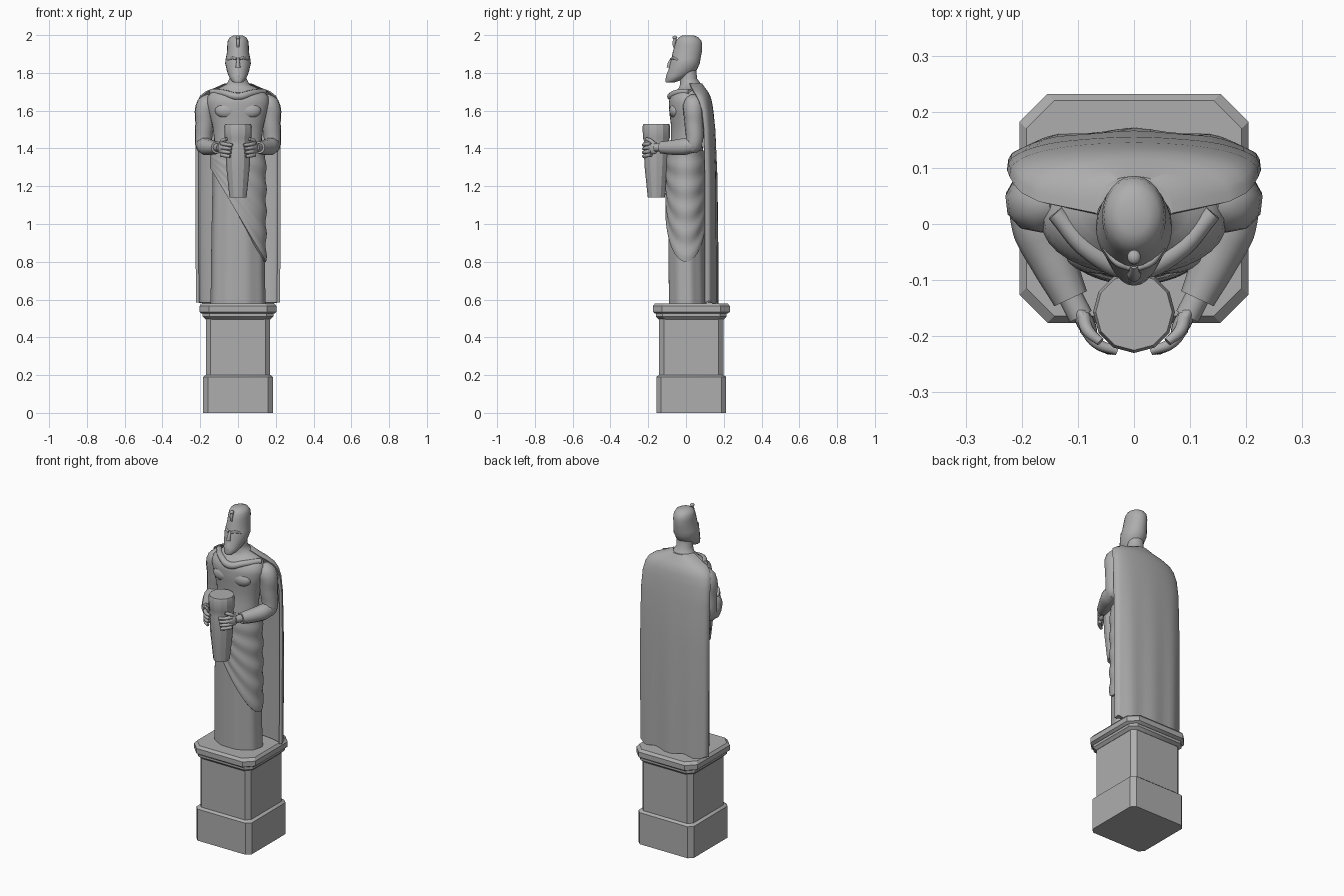
import bpy, bmesh
from math import sin, cos, pi, radians
from mathutils import Vector

if "Cube" in bpy.data.objects:
    bpy.data.objects.remove(bpy.data.objects["Cube"])

stone = bpy.data.materials.new("grey stone")
stone.use_nodes = True
GREY = (0.42, 0.42, 0.42, 1)
stone.diffuse_color = GREY
stone.node_tree.nodes["Principled BSDF"].inputs["Base Color"].default_value = GREY


def finish(obj, angle=40):
    obj.data.materials.clear()
    obj.data.materials.append(stone)
    bpy.ops.object.select_all(action='DESELECT')
    obj.select_set(True)
    bpy.context.view_layer.objects.active = obj
    bpy.ops.object.shade_smooth_by_angle(angle=radians(angle))
    return obj


def skin(name, rings, closed=True, caps=True, angle=40):
    """Bridge equal-length rings of points into a surface."""
    bm = bmesh.new()
    rows = [[bm.verts.new(p) for p in ring] for ring in rings]
    n = len(rows[0])
    for a, b in zip(rows, rows[1:]):
        for i in range(n if closed else n - 1):
            j = (i + 1) % n
            bm.faces.new((a[i], a[j], b[j], b[i]))
    if caps:
        bm.faces.new(rows[0][::-1])
        bm.faces.new(rows[-1])
    bmesh.ops.recalc_face_normals(bm, faces=bm.faces)
    me = bpy.data.meshes.new(name)
    bm.to_mesh(me)
    bm.free()
    obj = bpy.data.objects.new(name, me)
    bpy.context.collection.objects.link(obj)
    return finish(obj, angle)


def oval(z, cy, rx, ry, n=32, pleat=0, count=9):
    pts = []
    for i in range(n):
        t = 2 * pi * i / n
        k = 1 + pleat * sin(count * t)
        pts.append((rx * k * cos(t), cy + ry * k * sin(t), z))
    return pts


def tube(name, knots, sides=3):
    """Smooth limb through (x, y, z, radius) knots."""
    cu = bpy.data.curves.new(name, 'CURVE')
    cu.dimensions = '3D'
    cu.bevel_depth = 1
    cu.bevel_resolution = sides
    cu.resolution_u = 5
    cu.use_fill_caps = True
    sp = cu.splines.new('BEZIER')
    sp.bezier_points.add(len(knots) - 1)
    for p, (x, y, z, r) in zip(sp.bezier_points, knots):
        p.co, p.radius = (x, y, z), r
        p.handle_left_type = p.handle_right_type = 'AUTO'
    obj = bpy.data.objects.new(name, cu)
    bpy.context.collection.objects.link(obj)
    bpy.ops.object.select_all(action='DESELECT')
    obj.select_set(True)
    bpy.context.view_layer.objects.active = obj
    bpy.ops.object.convert(target='MESH')
    return finish(bpy.context.object, 50)


def ball(name, loc, scale, turn=0):
    bpy.ops.mesh.primitive_uv_sphere_add(segments=16, ring_count=10, location=loc,
                                         rotation=(0, 0, turn))
    obj = bpy.context.object
    obj.name, obj.scale = name, scale
    return finish(obj, 60)


# Pedestal: stacked blocks with cut corners
def block(name, half, cut, levels):
    rings = []
    for z, inset in levels:
        h, c = half - inset, cut
        corners = [(h, -h + c), (h, h - c), (h - c, h), (-h + c, h),
                   (-h, h - c), (-h, -h + c), (-h + c, -h), (h - c, -h)]
        rings.append([(x, y + 0.028, z) for x, y in corners])
    skin(name, rings, angle=30)


block("pedestal_base", 0.185, 0.025, [(0, 0), (0.19, 0), (0.2, 0.012)])
block("pedestal_shaft", 0.17, 0.025, [(0.19, 0), (0.51, 0)])
block("pedestal_moulding", 0.187, 0.035, [(0.495, 0.015), (0.51, 0), (0.535, 0)])
block("pedestal_cap", 0.204, 0.05, [(0.525, 0.012), (0.535, 0), (0.565, 0), (0.58, 0.012)])

# Long robe with shallow pleats
skin("robe", [oval(*r, n=64, pleat=0.018) for r in (
    (0.575, 0.008, 0.145, 0.1), (0.7, 0.006, 0.142, 0.099), (0.9, 0.003, 0.14, 0.098),
    (1.15, 0, 0.135, 0.098), (1.3, 0, 0.133, 0.096), (1.4, 0, 0.128, 0.088))])

# Diagonal wrap: hem is low on the left hip and high on the right
rings = []
ROWS, N = 28, 64
for k in range(ROWS + 1):
    f, ring = k / ROWS, []
    for i in range(N):
        t = 2 * pi * i / N
        hem = 0.8 + 0.5 * (1 - cos(t)) / 2
        z = hem + (1.39 - hem) * f
        d = 0.008 + 0.004 * sin(f * 10 * pi) * (1 + cos(t)) / 2 - 0.012 * max(0, f - 0.7)
        ring.append(((0.141 + d) * cos(t), (0.099 + d) * sin(t), z))
    rings.append(ring)
inner = [(x * 0.88, y * 0.88, z) for x, y, z in rings[0]]
skin("hip_wrap", [inner] + rings, caps=False)

# Torso, shoulders and neck
skin("torso", [oval(*r) for r in (
    (1.36, 0, 0.13, 0.092), (1.45, 0.003, 0.126, 0.083), (1.52, 0.005, 0.135, 0.084),
    (1.58, 0.003, 0.15, 0.09), (1.64, 0.003, 0.165, 0.094), (1.675, 0.007, 0.16, 0.092),
    (1.7, 0.018, 0.14, 0.08), (1.72, 0.028, 0.1, 0.066), (1.74, 0.025, 0.06, 0.056),
    (1.77, 0.012, 0.045, 0.046), (1.82, 0.01, 0.045, 0.045))], angle=60)
for side, s in (("left", 1), ("right", -1)):
    ball(side + "_chest", (s * 0.06, -0.055, 1.6), (0.062, 0.034, 0.042))
tube("collar_fold", [(-0.14, 0.02, 1.7, 0.016), (-0.075, -0.05, 1.693, 0.018),
                     (0, -0.08, 1.675, 0.02), (0.075, -0.05, 1.693, 0.018),
                     (0.14, 0.02, 1.7, 0.016)])

# Cloak: curved shell hung from the shoulders
rings = []
M = 24
for z, w, front, back in (
        (0.585, 0.222, 0.1, 0.168), (0.9, 0.225, 0.1, 0.168), (1.25, 0.226, 0.1, 0.165),
        (1.5, 0.226, 0.095, 0.155), (1.6, 0.222, 0.085, 0.145), (1.65, 0.214, 0.07, 0.137),
        (1.68, 0.2, 0.055, 0.128), (1.703, 0.17, 0.04, 0.115), (1.722, 0.12, 0.03, 0.1),
        (1.745, 0.07, 0.02, 0.085)):
    ring = []
    for i in range(M + 1):
        t = pi * i / M
        wave = 0.004 * sin(9 * t) * max(0, 1.6 - z)
        ring.append((w * cos(t), front + (back - front) * sin(t) ** 0.75 + wave,
                     z + (0.008 * sin(7 * t) if z < 0.6 else 0)))
    for i in range(M + 1):
        t = pi - pi * i / M
        ring.append((w * 0.93 * cos(t), front + (back - front) * 0.6 * sin(t) - 0.003, z))
    rings.append(ring)
skin("cloak", rings, angle=45)

# Head with tall cap and pointed beard
skin("head", [oval(*r, n=24) for r in (
    (1.748, -0.086, 0.022, 0.02), (1.76, -0.07, 0.036, 0.04), (1.785, -0.042, 0.05, 0.062),
    (1.815, -0.018, 0.06, 0.075), (1.85, -0.006, 0.068, 0.079), (1.875, 0, 0.065, 0.077),
    (1.91, 0.007, 0.058, 0.077), (1.945, 0.013, 0.057, 0.073), (1.97, 0.015, 0.054, 0.067),
    (1.988, 0.014, 0.045, 0.052), (1.998, 0.012, 0.025, 0.03))], angle=60)
tube("nose", [(0, -0.074, 1.88, 0.006), (0, -0.087, 1.85, 0.01), (0, -0.09, 1.828, 0.013)])
tube("beard", [(0, -0.075, 1.81, 0.02), (0, -0.085, 1.78, 0.022), (0, -0.088, 1.755, 0.018)])
for side, s in (("left", 1), ("right", -1)):
    tube(side + "_brow", [(s * 0.008, -0.078, 1.874, 0.006), (s * 0.03, -0.068, 1.879, 0.007),
                          (s * 0.052, -0.042, 1.868, 0.005)])
tube("cap_ornament", [(0, -0.062, 1.935, 0.006), (0, -0.064, 1.96, 0.009),
                      (0, -0.056, 1.98, 0.009)])
ball("cap_ornament_knob", (0, -0.059, 1.987), (0.012, 0.013, 0.01))

# Tapered vessel
skin("vessel", [oval(z, -0.157, r, r, n=12) for z, r in (
    (1.14, 0.045), (1.155, 0.047), (1.3, 0.062), (1.42, 0.068), (1.44, 0.066),
    (1.455, 0.071), (1.515, 0.073), (1.53, 0.068))], angle=25)

# Arms, sleeves and hands, one set per side
for side, s in (("left", 1), ("right", -1)):
    def limb(part, knots):
        tube(side + "_" + part, [(s * x, y, z, r) for x, y, z, r in knots])
    limb("upper_arm", [(0.13, 0.045, 1.655, 0.04), (0.165, 0.04, 1.63, 0.056),
                       (0.177, 0.042, 1.53, 0.05), (0.182, 0.04, 1.42, 0.045),
                       (0.178, 0.025, 1.395, 0.036)])
    limb("sleeve", [(0.184, 0.045, 1.42, 0.042), (0.17, -0.01, 1.41, 0.046),
                    (0.14, -0.075, 1.405, 0.04), (0.113, -0.133, 1.405, 0.032)])
    limb("wrist", [(0.118, -0.12, 1.405, 0.022), (0.095, -0.165, 1.405, 0.022)])
    ball(side + "_palm", (s * 0.087, -0.175, 1.403), (0.016, 0.034, 0.034), s * -0.5)
    # Fingers fan round the vessel
    for f in range(4):
        z = 1.43 - f * 0.02
        limb("finger_%d" % (f + 1), [(0.088, -0.185, z - 0.004, 0.011),
                                     (0.067, -0.212, z - 0.008, 0.01),
                                     (0.03 + 0.004 * f, -0.226, z - 0.012, 0.008)])
    limb("thumb", [(0.09, -0.165, 1.42, 0.012), (0.082, -0.19, 1.442, 0.011),
                   (0.06, -0.21, 1.45, 0.008)])
